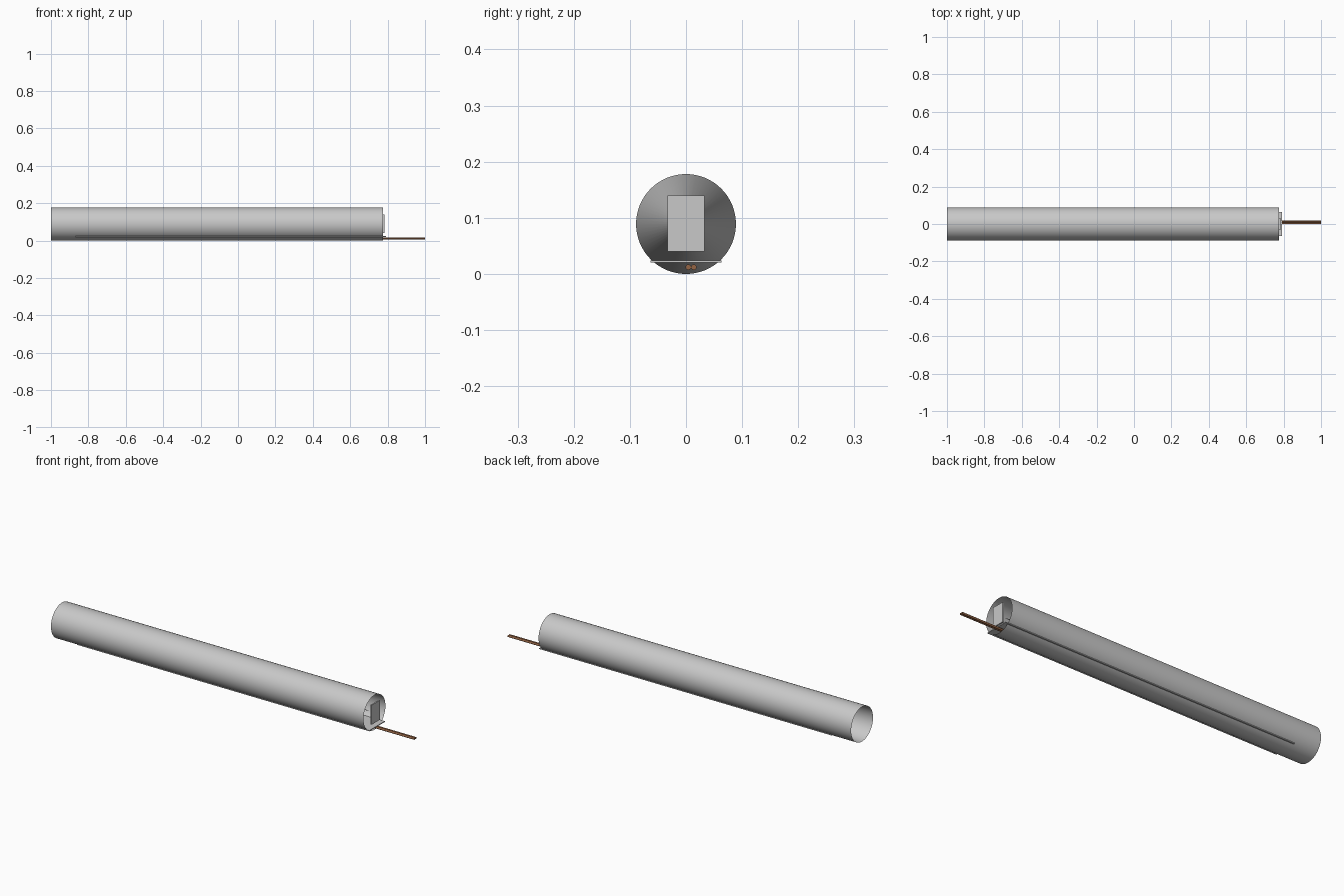
import bpy, bmesh, math
from mathutils import Matrix, Vector

if "Cube" in bpy.data.objects:
    bpy.data.objects.remove(bpy.data.objects["Cube"])

R = 0.089  # tube radius, also height of its axis


def material(name, rgb):
    m = bpy.data.materials.new(name)
    m.diffuse_color = (*rgb, 1)
    m.use_nodes = True
    m.node_tree.nodes["Principled BSDF"].inputs["Base Color"].default_value = m.diffuse_color
    return m


GREY = material("light grey", (0.58, 0.58, 0.58))
COPPER = material("copper brown", (0.30, 0.13, 0.06))


def finish(bm, name, mat, smooth=False):
    me = bpy.data.meshes.new(name)
    bm.to_mesh(me)
    bm.free()
    me.materials.append(mat)
    for p in me.polygons:
        p.use_smooth = smooth
    ob = bpy.data.objects.new(name, me)
    bpy.context.collection.objects.link(ob)
    return ob


def x_cone(name, x0, x1, r0, r1, y, z, mat, caps=False, sides=64):
    """Cylinder or cone lying along x."""
    bm = bmesh.new()
    m = Matrix.Translation(((x0 + x1) / 2, y, z)) @ Matrix.Rotation(math.pi / 2, 4, 'Y')
    bmesh.ops.create_cone(bm, cap_ends=caps, segments=sides, radius1=r0, radius2=r1,
                          depth=x1 - x0, matrix=m)
    return finish(bm, name, mat, True)


def box(name, lo, hi, mat):
    lo, hi = Vector(lo), Vector(hi)
    bm = bmesh.new()
    m = Matrix.Translation((lo + hi) / 2) @ Matrix.Diagonal((*(hi - lo), 1))
    bmesh.ops.create_cube(bm, size=1, matrix=m)
    return finish(bm, name, mat)


# Open tube with a long inner lining that narrows away from the left mouth
x_cone("tube", -1.0, 0.775, R, R, 0, R, GREY)
x_cone("inner_lining", -1.0, 0.74, R, 0.001, 0, R, GREY)

# Circuit board along the bottom, its edges just showing through the tube
box("long_board", (-0.87, -0.063, 0.020), (0.79, 0.063, 0.024), GREY)

# Small upright plate in the right mouth
box("end_plate", (0.775, -0.033, 0.04), (0.782, 0.033, 0.14), GREY)

# Pair of lead wires
for i, y in enumerate((0.004, 0.014)):
    w = x_cone(f"wire_{i + 1}", 0.74, 1.0, 0.005, 0.005, y, 0.012, COPPER, True, 12)
    for p in w.data.polygons:
        p.use_smooth = len(p.vertices) == 4
